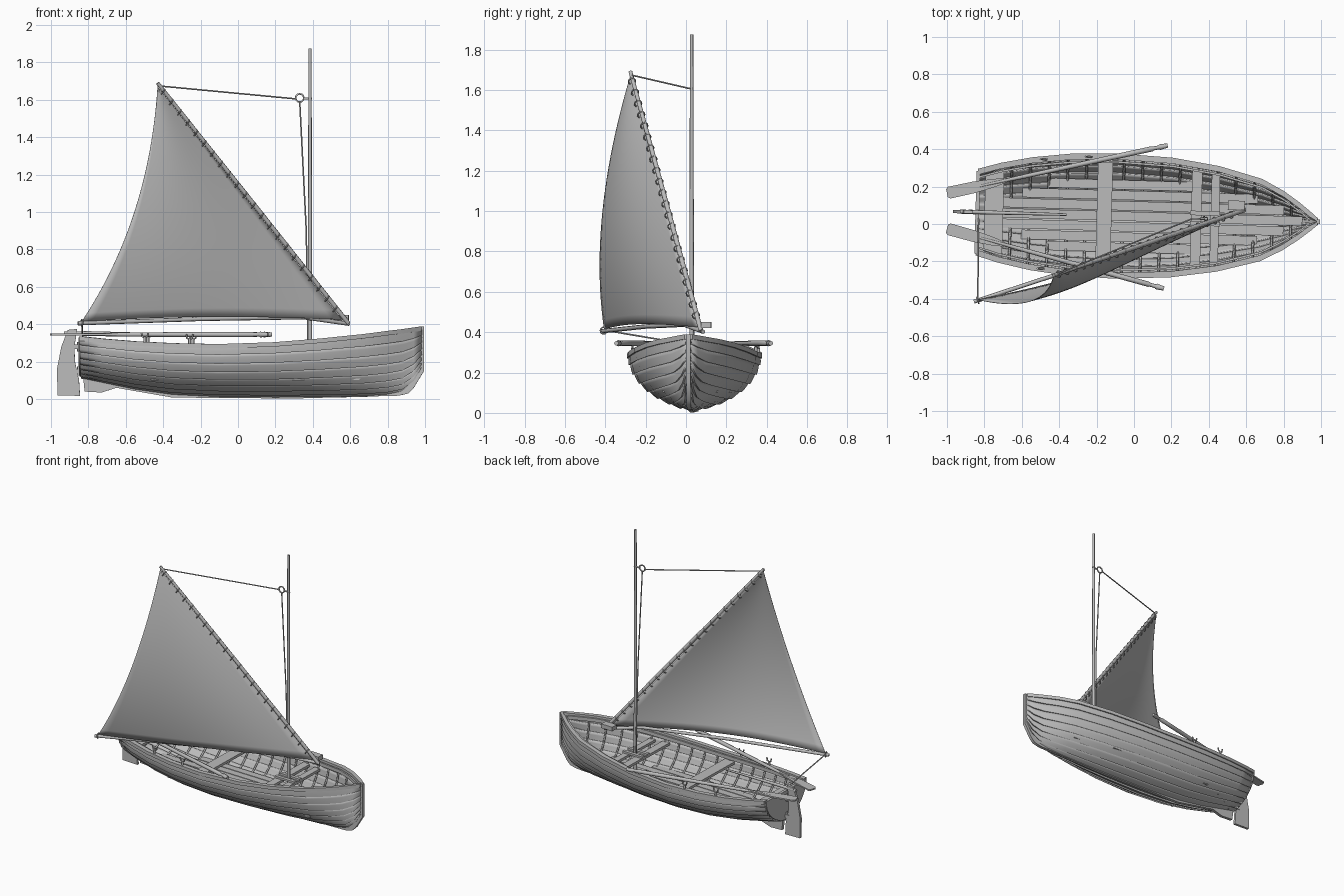
import bpy, bmesh, math
from mathutils import Vector

cube = bpy.data.objects.get("Cube")
if cube:
    bpy.data.objects.remove(cube)

GREY = (0.5, 0.5, 0.5, 1)
mat = bpy.data.materials.new("plain grey")
mat.use_nodes = True
mat.diffuse_color = GREY
mat.node_tree.nodes["Principled BSDF"].inputs["Base Color"].default_value = GREY


def finish(name, data, boat):
    data.materials.append(mat)
    ob = bpy.data.objects.new(name, data)
    bpy.context.collection.objects.link(ob)
    if boat:  # the hull sits slightly turned about the vertical
        ob.rotation_euler.z = -0.028
        ob.location.y = 0.04
    return ob


def mesh(name, verts, faces, boat=True, angle=35, thick=0):
    me = bpy.data.meshes.new(name)
    me.from_pydata(verts, [], faces)
    bm = bmesh.new()
    bm.from_mesh(me)
    bmesh.ops.recalc_face_normals(bm, faces=bm.faces)
    bm.to_mesh(me)
    bm.free()
    me.shade_smooth()
    me.set_sharp_from_angle(angle=math.radians(angle))
    ob = finish(name, me, boat)
    if thick:
        mod = ob.modifiers.new("thickness", "SOLIDIFY")
        mod.thickness, mod.offset = thick, 0
    return ob


def grid(name, rows, closed=False, **kw):
    n, verts, faces = len(rows[0]), [p for r in rows for p in r], []
    for i in range(len(rows) - 1):
        for j in range(n if closed else n - 1):
            k = (j + 1) % n
            faces.append((i * n + j, i * n + k, (i + 1) * n + k, (i + 1) * n + j))
    if closed:
        faces += [tuple(range(n)), tuple(range(len(verts) - n, len(verts)))]
    return mesh(name, verts, faces, **kw)


def prism(name, outline, to3d, thick, boat=True):
    """Extrude a flat outline; to3d places (a, b, depth) in space."""
    rows = [[to3d(a, b, d) for a, b in outline] for d in (-thick / 2, thick / 2)]
    return grid(name, rows, closed=True, boat=boat)


def side_plate(a, b, d):
    return (a, d, b)


def tube(name, pts, radius, boat=False, taper=None, cyclic=False, sides=2):
    cu = bpy.data.curves.new(name, "CURVE")
    cu.dimensions = "3D"
    cu.bevel_depth, cu.bevel_resolution, cu.use_fill_caps = radius, sides, True
    sp = cu.splines.new("POLY")
    sp.points.add(len(pts) - 1)
    for i, p in enumerate(pts):
        sp.points[i].co = (*p, 1)
        sp.points[i].radius = taper[i] if taper else 1
    sp.use_cyclic_u = cyclic
    return finish(name, cu, boat)


def ring(name, centre, axis, radius, wire):
    q = Vector(axis).to_track_quat("Z", "Y")
    pts = [Vector(centre) + q @ Vector((radius * math.cos(a), radius * math.sin(a), 0))
           for a in (i * math.tau / 12 for i in range(12))]
    return tube(name, pts, wire, cyclic=True, sides=1)


def box(name, x0, x1, y0, y1, z0, z1):
    return prism(name, [(x0, y0), (x1, y0), (x1, y1), (x0, y1)],
                 lambda a, b, d: (a, b, (z0 + z1) / 2 + d), z1 - z0)


# Hull stations: x, half beam, sheer height, bottom height
STATIONS = [(-.84, .22, .33, .12), (-.72, .255, .317, .095), (-.55, .29, .303, .06),
            (-.35, .314, .293, .032), (-.1, .323, .288, .02), (.2, .308, .298, .017),
            (.45, .27, .318, .018), (.68, .208, .342, .022), (.8, .145, .358, .03),
            (.88, .09, .368, .045), (.94, .043, .377, .09), (.982, .007, .383, .16)]
XS = [s[0] for s in STATIONS]


def station(x):
    for a, b in zip(STATIONS, STATIONS[1:]):
        if x <= b[0]:
            f = (x - a[0]) / (b[0] - a[0])
            return [p + (q - p) * f for p, q in zip(a, b)]
    return STATIONS[-1]


def section(x, t, off=0):
    """Point on the hull skin, t = 0 at the keel and 1 at the sheer."""
    _, beam, top, low = station(x)

    def at(t):
        a = t * math.pi / 2
        vee = max(0, x) * .35
        return Vector((beam * ((1 - vee) * math.sin(a) + vee * t),
                       low + (top - low) * (.75 * (1 - math.cos(a)) + .25 * t)))
    d = (at(t + .01) - at(t - .01)).normalized()
    p = at(t) + off * Vector((d.y, -d.x))
    return x, max(p.x, 0), p.y


def half_width(x, z):
    for i in range(41):
        p = section(x, i / 40)
        if p[2] >= z:
            return p[1]
    return p[1]


def flip(p, s):
    return (p[0], p[1] * s, p[2])


# Overlapping planks
PLANKS = 8
for s, side in ((1, "left"), (-1, "right")):
    for i in range(PLANKS):
        rows = []
        for x in XS:
            steps = [(0, 0)] + [(f / 3, .009 * (1 - f / 3)) for f in range(4)]
            rows.append([flip(section(x, (i + f) / PLANKS, o), s) for f, o in steps])
        grid(f"{side}_plank_{i + 1}", rows, thick=.004)

    # Gunwale, inner rail and frames
    rail, inner = [], []
    for x in XS:
        _, b, z, _ = station(x)
        o, n = b + .012, max(b - .02, 0)
        rail.append([(x, o * s, z - .018), (x, o * s, z + .006), (x, n * s, z + .006), (x, n * s, z - .018)])
        o, n = max(b - .028, 0), max(b - .04, 0)
        inner.append([(x, o * s, z - .03), (x, o * s, z - .005), (x, n * s, z - .005), (x, n * s, z - .03)])
    grid(side + "_gunwale", rail, closed=True)
    grid(side + "_inner_rail", inner[:-1], closed=True)
    for k in range(17):
        x = -.76 + k * .1
        tube(f"{side}_frame_{k + 1}", [flip(section(x, .2 + .1 * j, -.008), s) for j in range(9)],
             .007, boat=True, sides=0)

# Transom
arc = [section(-.838, t / 12) for t in range(13)]
prism("transom", [(p[1], p[2]) for p in arc] + [(-p[1], p[2]) for p in arc[:0:-1]],
      lambda a, b, d: (-.838 + d, a, b), .02)

# Keel with stem and skeg
prism("keel", [(.995, .388), (.995, .15), (.94, .06), (.91, .03), (.86, .018), (.3, .003), (-.35, .008),
               (-.65, .06), (-.73, .035), (-.82, .04), (-.83, .14), (-.55, .075), (-.35, .045), (.3, .03),
               (.86, .045), (.93, .09), (.97, .16), (.975, .388)], side_plate, .022)

# Floor boards, each as long as the hull allows
FLOOR = .11
for j in range(-4, 5):
    y, w = j * .056, .025
    fits = [x / 50 for x in range(-40, 46) if half_width(x / 50, FLOOR) > abs(y) + w * .6]
    if fits:
        box(f"floor_board_{j + 5}", fits[0], fits[-1], y - w, y + w, FLOOR - .008, FLOOR)

# Seats
for name, x0, x1, z in (("stern_seat", -.80, -.70, .25), ("middle_seat", -.20, -.12, .235),
                        ("mast_seat_back", .305, .36, .245), ("mast_seat_front", .41, .455, .245)):
    a, b = half_width(x0, z) - .008, half_width(x1, z) - .008
    prism(name, [(x0, -a), (x1, -b), (x1, b), (x0, a)],
          lambda p, q, d, z=z: (p, q, z + d), .018)
for s, side in ((1, "left"), (-1, "right")):
    box(side + "_mast_clamp", .30, .46, s * .028 - .012, s * .028 + .012, .254, .268)
box("mast_step", .32, .46, -.04, .04, FLOOR, FLOOR + .03)

# Rudder, hinges and tiller
prism("rudder", [(-.86, .375), (-.91, .37), (-.945, .28), (-.968, .16), (-.965, .02), (-.845, .017),
                 (-.85, .1), (-.872, .2), (-.875, .28)], side_plate, .018)
for z in (.15, .28):
    box("rudder_hinge", -.885, -.835, -.012, .012, z - .012, z + .012)
    tube("hinge_pin", [(-.853, 0, z - .025), (-.853, 0, z + .025)], .007, boat=True)
tube("tiller", [(-.93, 0, .35), (-.8, 0, .352), (-.36, 0, .345)], .011, boat=True, taper=[1, 1, .6])

# Oars with rowlocks
for side, tip, grip in (("left", (-1, .165, .345), (.18, .42, .345)),
                        ("right", (-1, -.025, .345), (.16, -.345, .345))):
    tip, grip = Vector(tip), Vector(grip)
    along = (grip - tip).normalized()
    across = Vector((-along.y, along.x, 0))
    stops = (.15, .35, .8, .93, .935, .96, .965, 1)
    tube(side + "_oar_shaft", [tip.lerp(grip, f) for f in stops], .014,
         taper=[.5, .8, 1, 1, .75, .75, 1.1, .8])
    half = [(0, .022), (.012, .032), (.15, .031), (.26, .022), (.34, .008)]
    prism(side + "_oar_blade", half + [(a, -b) for a, b in half[::-1]],
          lambda a, b, d, t=tip, u=along, v=across: tuple(t + u * a + v * b + Vector((0, 0, d))), .01, False)
for s, side in ((1, "left"), (-1, "right")):
    for x in (-.49, -.25):
        _, b, z, _ = station(x)
        y = s * (b - .005)
        tube(side + "_rowlock_post", [(x, y, z - .01), (x, y, z + .03)], .008, boat=True)
        tube(side + "_rowlock_fork", [(x - .018, y, z + .055), (x - .014, y, z + .035), (x, y, z + .028),
                                      (x + .014, y, z + .035), (x + .018, y, z + .055)], .005, boat=True)

# Mast, yard and boom
MX, MY = .385, .028
tube("mast", [(MX, MY, FLOOR), (MX, MY, .9), (MX, MY, 1.875)], .012, taper=[1, .9, .7])
peak, tack, clew = Vector((-.43, -.275, 1.69)), Vector((.59, .075, .405)), Vector((-.835, -.405, .415))
tube("yard", [peak, peak.lerp(tack, .5), tack], .0125, taper=[.8, 1, 1])
tube("boom", [(-.855, -.415, .405), (-.2, -.2, .428), (.35, -.01, .437), (.595, .085, .402)], .011)
box("tack_fitting", .5, .59, .05, .1, .42, .45)

# Sail: straight along the yard, hollow on the free edge, with a belly
luff_low, luff_top = tack + Vector((-.035, -.01, .02)), peak + Vector((.0, 0, -.02))
pull = Vector((-.475, -.485, .96))
rows = []
for i in range(25):
    v = i / 24
    luff = luff_low.lerp(luff_top, v)
    leech = clew * (1 - v) ** 2 + pull * 2 * v * (1 - v) + luff_top * v * v
    row = []
    for j in range(25):
        u = j / 24
        swell = math.sin(math.pi * u) * (1 - v * v)
        row.append(tuple(luff.lerp(leech, u) + Vector((-.01, -.06, .02 * (1 - v) ** 3)) * swell))
    rows.append(row)
grid("sail", rows, boat=False, angle=60, thick=.003)

# Lacing round the yard
for k in range(22):
    c = peak.lerp(tack, .03 + k * .043) + Vector((-.003, -.003, -.008))
    ring(f"lacing_{k + 1}", c, (tack - peak) + Vector((.5, 0, .2)), .018, .0035)

# Halyard, its ring and the sheet
ring("halyard_ring", (.33, MY, 1.61), (0, 1, 0), .022, .005)
tube("ring_arm", [(.352, MY, 1.607), (MX + .01, MY, 1.607)], .006)
tube("halyard_upper", [peak + Vector((0, 0, -.015)), (.31, MY, 1.605)], .004)
tube("halyard_lower", [(.33, MY, 1.59), (.365, MY, .9), (.375, MY + .012, .26)], .004)
tube("sheet", [(-.835, -.405, .41), (-.832, -.02, .345), (-.83, .03, .33)], .004)
ring("boom_end_ring", (-.835, -.408, .408), (1, .3, 0), .017, .004)
